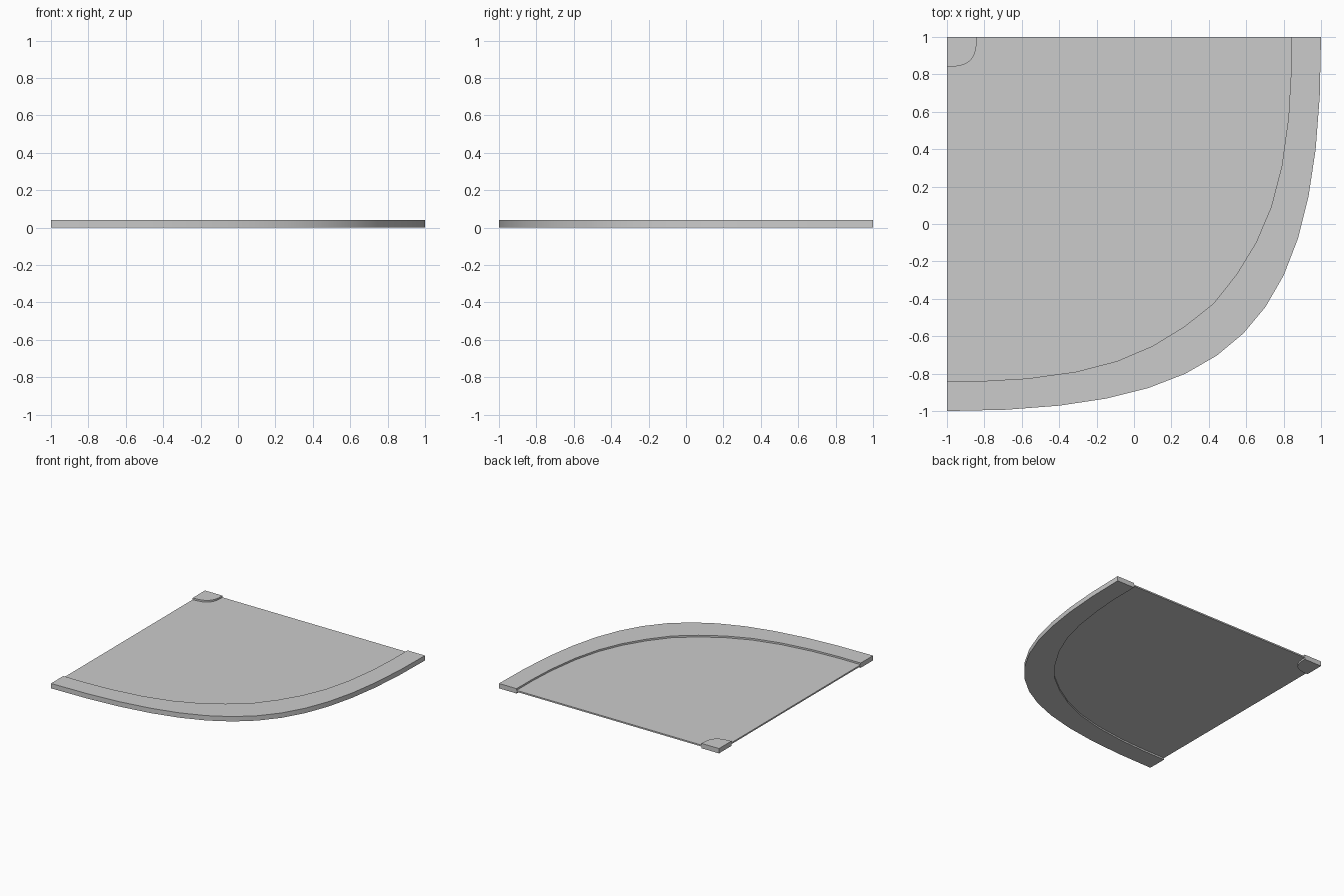
import bpy, bmesh

if "Cube" in bpy.data.objects:
    bpy.data.objects.remove(bpy.data.objects["Cube"])

SEG = 14


def arc(r, k):
    """Full-bodied quarter curve around the (-1, 1) corner, front edge to right edge."""
    pts = []
    for i in range(SEG + 1):
        t = i / SEG
        s = 1 - t
        u = r * (3 * s * s * t * k + 3 * s * t * t + t ** 3)
        v = r * (s ** 3 + 3 * s * s * t + 3 * s * t * t * k)
        pts.append((u - 1, 1 - v))
    return pts


def prism(name, outline, z0, z1):
    """Solid slab from a plan outline."""
    bm = bmesh.new()
    base = bm.faces.new([bm.verts.new((x, y, z0)) for x, y in outline])
    top = bmesh.ops.extrude_face_region(bm, geom=[base], use_keep_orig=True)
    moved = [g for g in top["geom"] if isinstance(g, bmesh.types.BMVert)]
    bmesh.ops.translate(bm, verts=moved, vec=(0, 0, z1 - z0))
    bmesh.ops.recalc_face_normals(bm, faces=bm.faces)
    mesh = bpy.data.meshes.new(name)
    bm.to_mesh(mesh)
    bm.free()
    ob = bpy.data.objects.new(name, mesh)
    bpy.context.collection.objects.link(ob)
    bpy.ops.object.select_all(action='DESELECT')
    ob.select_set(True)
    bpy.context.view_layer.objects.active = ob
    bpy.ops.object.shade_smooth_by_angle(angle=0.52)
    return ob


# Plan curves: outer edge, inner edge of the rim (mirrored half), corner block
outer = arc(2.0, 0.78)
half = [(0, 1.84), (0.2, 1.839), (0.43, 1.826), (0.69, 1.79),
        (0.91, 1.733), (1.1, 1.652), (1.27, 1.548), (1.425, 1.425)]
quarter = half + [(v, u) for u, v in reversed(half[:-1])]
inner = [(u - 1, 1 - v) for u, v in quarter]
corner = arc(0.16, 0.75)

# Raised curved rim
prism("curved_rim", outer + inner[::-1], 0.0, 0.04)

# Thin panel recessed between rim and corner block
prism("thin_panel", inner + corner[::-1], 0.014, 0.026)

# Rounded block at the square corner
prism("corner_block", corner + [(-1, 1)], 0.0, 0.04)
